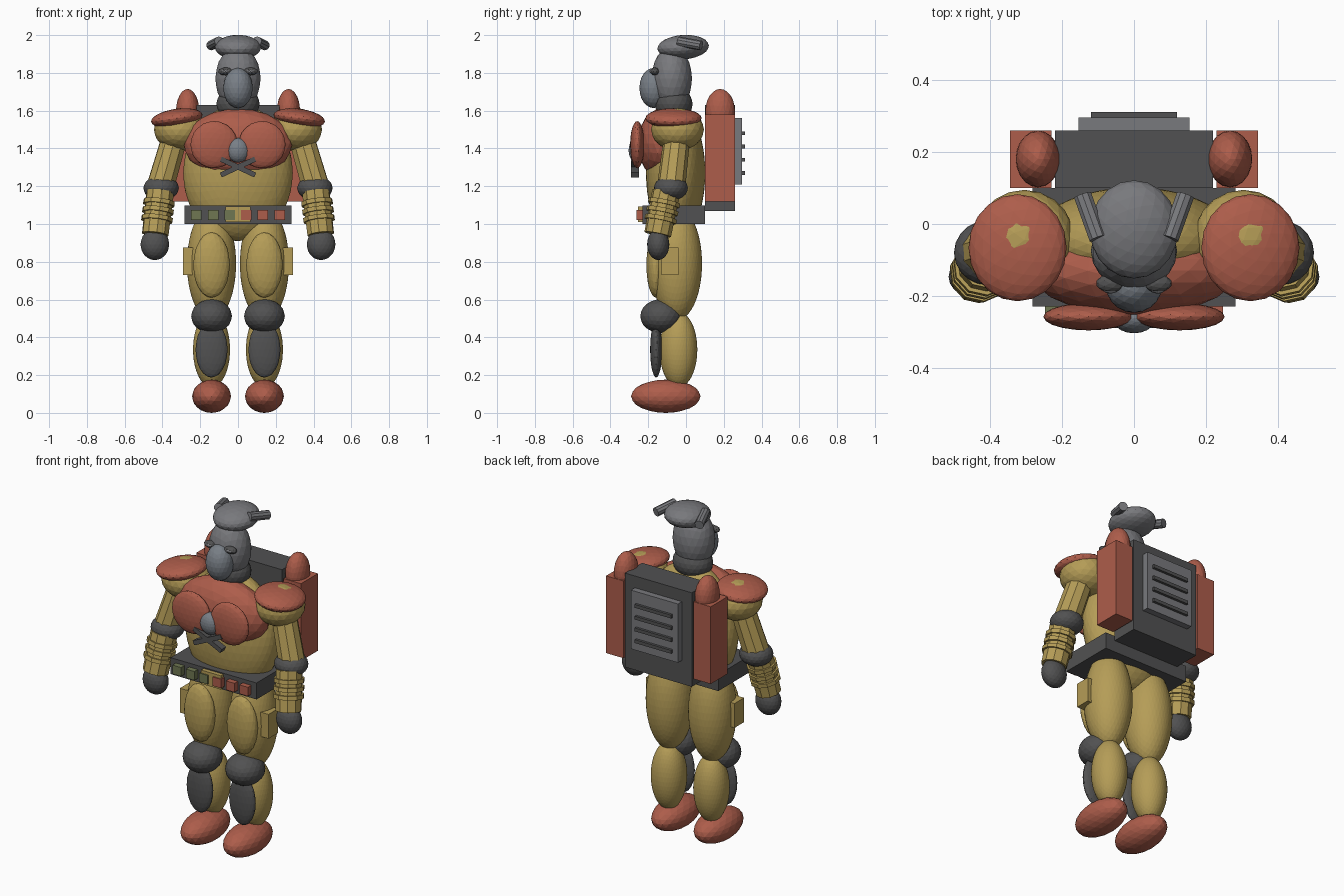
import bpy, bmesh, math
from mathutils import Vector, Matrix, Euler

if "Cube" in bpy.data.objects:
    bpy.data.objects.remove(bpy.data.objects["Cube"])


def material(name, rgb):
    m = bpy.data.materials.new(name)
    m.diffuse_color = (*rgb, 1)
    m.use_nodes = True
    m.node_tree.nodes["Principled BSDF"].inputs["Base Color"].default_value = m.diffuse_color
    return m


RED = material("brick red", (0.42, 0.11, 0.07))
YELLOW = material("mustard", (0.46, 0.335, 0.095))
DARK = material("charcoal", (0.083, 0.083, 0.084))
GREY = material("grey", (0.19, 0.192, 0.205))
BLUE = material("blue grey", (0.19, 0.212, 0.24))
GREEN = material("olive", (0.16, 0.185, 0.085))


def finish(name, bm, mat):
    mesh = bpy.data.meshes.new(name)
    bm.to_mesh(mesh)
    bm.free()
    mesh.materials.append(mat)
    ob = bpy.data.objects.new(name, mesh)
    bpy.context.collection.objects.link(ob)
    return ob


def place(loc, size, rot):
    r = Euler([math.radians(a) for a in rot]).to_matrix().to_4x4()
    return Matrix.Translation(loc) @ r @ Matrix.Diagonal((*size, 1))


def ball(name, mat, loc, radii, rot=(0, 0, 0), detail=3):
    bm = bmesh.new()
    bmesh.ops.create_icosphere(bm, subdivisions=detail, radius=1,
                               matrix=place(loc, radii, rot))
    return finish(name, bm, mat)


def box(name, mat, lo, hi, rot=(0, 0, 0)):
    lo, hi = Vector(lo), Vector(hi)
    bm = bmesh.new()
    bmesh.ops.create_cube(bm, size=1, matrix=place((lo + hi) / 2, hi - lo, rot))
    return finish(name, bm, mat)


def rod(name, mat, a, b, r1, r2, sides=10):
    a, b = Vector(a), Vector(b)
    turn = (b - a).to_track_quat('Z', 'Y').to_matrix().to_4x4()
    bm = bmesh.new()
    bmesh.ops.create_cone(bm, cap_ends=True, segments=sides, radius1=r1, radius2=r2,
                          depth=(b - a).length,
                          matrix=Matrix.Translation((a + b) / 2) @ turn)
    return finish(name, bm, mat)


# Torso and chest armour
ball("torso", YELLOW, (0, -0.055, 1.27), (0.29, 0.157, 0.36), detail=4)
ball("chest_armour", RED, (0, -0.13, 1.425), (0.288, 0.125, 0.186))
ball("chest_emblem", BLUE, (0, -0.262, 1.39), (0.06, 0.042, 0.065))
for s in (-1, 1):
    box("emblem_cross_bar", DARK, (-0.1, -0.29, 1.288), (0.1, -0.25, 1.315), (0, 25 * s, 0))

# Belt, buckle and pouches
box("belt", DARK, (-0.283, -0.23, 1.0), (0.283, 0.1, 1.098))
box("buckle", YELLOW, (-0.065, -0.255, 1.01), (0.065, -0.225, 1.092))
for i in range(6):
    x = -0.22 + 0.088 * i
    box("belt_pouch", GREEN if i < 3 else RED,
        (x - 0.028, -0.262, 1.022), (x + 0.028, -0.225, 1.075))

# Head, snout and cap
ball("neck", DARK, (0, -0.065, 1.635), (0.115, 0.1, 0.09))
ball("head", GREY, (0, -0.075, 1.77), (0.12, 0.107, 0.17))
ball("snout", BLUE, (0, -0.172, 1.72), (0.078, 0.075, 0.106))
ball("cap", GREY, (0, -0.015, 1.936), (0.123, 0.137, 0.065), (4, 0, 0))

# Backpack with vented panel
box("backpack", DARK, (-0.22, 0.1, 1.07), (0.22, 0.26, 1.63))
box("backpack_panel", GREY, (-0.155, 0.26, 1.21), (0.155, 0.297, 1.56))
for z in (1.27, 1.34, 1.41, 1.48):
    box("vent_bar", DARK, (-0.12, 0.29, z - 0.01), (0.12, 0.312, z + 0.01))

# Paired parts
for s in (-1, 1):
    # Face and cap ears
    ball("eye_rim", DARK, (0.066 * s, -0.165, 1.808), (0.04, 0.025, 0.021), detail=2)
    ball("eye", GREY, (0.066 * s, -0.178, 1.808), (0.024, 0.016, 0.011), detail=2)
    rod("cap_ear", GREY, (0.1 * s, -0.04, 1.967), (0.143 * s, 0.08, 1.945), 0.026, 0.026)

    # Chest plate and backpack tank
    ball("chest_plate", RED, (0.127 * s, -0.258, 1.42), (0.125, 0.038, 0.125))
    box("tank", RED, (s * 0.2875 - 0.0575, 0.1, 1.12), (s * 0.2875 + 0.0575, 0.26, 1.58))
    ball("tank_dome", RED, (0.267 * s, 0.181, 1.595), (0.062, 0.079, 0.12))

    # Shoulder and arm
    ball("shoulder", YELLOW, (0.305 * s, -0.045, 1.5), (0.14, 0.14, 0.113))
    ball("shoulder_pad", RED, (0.324 * s, -0.066, 1.56), (0.138, 0.149, 0.05), (0, 8 * s, 0))
    rod("upper_arm", YELLOW, (0.335 * s, -0.048, 1.46), (0.41 * s, -0.078, 1.2), 0.07, 0.075)
    ball("elbow_pad", DARK, (0.407 * s, -0.08, 1.19), (0.094, 0.09, 0.067))
    top, wrist = Vector((0.412 * s, -0.105, 1.17)), Vector((0.438 * s, -0.15, 0.945))
    rod("forearm", YELLOW, top, wrist, 0.075, 0.072)
    for t in (0.26, 0.45, 0.64):
        rod("forearm_ring", YELLOW, top.lerp(wrist, t - 0.05), top.lerp(wrist, t + 0.05),
            0.085, 0.085)
    ball("hand", DARK, (0.44 * s, -0.147, 0.892), (0.076, 0.059, 0.083))

    # Leg
    ball("thigh", YELLOW, (0.14 * s, -0.05, 0.79), (0.13, 0.135, 0.3), detail=4)
    ball("thigh_plate", YELLOW, (0.14 * s, -0.16, 0.783), (0.097, 0.05, 0.173))
    box("thigh_pocket", YELLOW, (s * 0.26 - 0.032, -0.13, 0.73), (s * 0.26 + 0.032, -0.04, 0.875))
    ball("knee_pad", DARK, (0.14 * s, -0.132, 0.512), (0.108, 0.11, 0.09))
    ball("shin", YELLOW, (0.14 * s, -0.04, 0.335), (0.098, 0.1, 0.2), detail=4)
    ball("shin_guard", DARK, (0.14 * s, -0.158, 0.335), (0.085, 0.032, 0.148))
    ball("boot", RED, (0.14 * s, -0.107, 0.088), (0.103, 0.184, 0.088))
